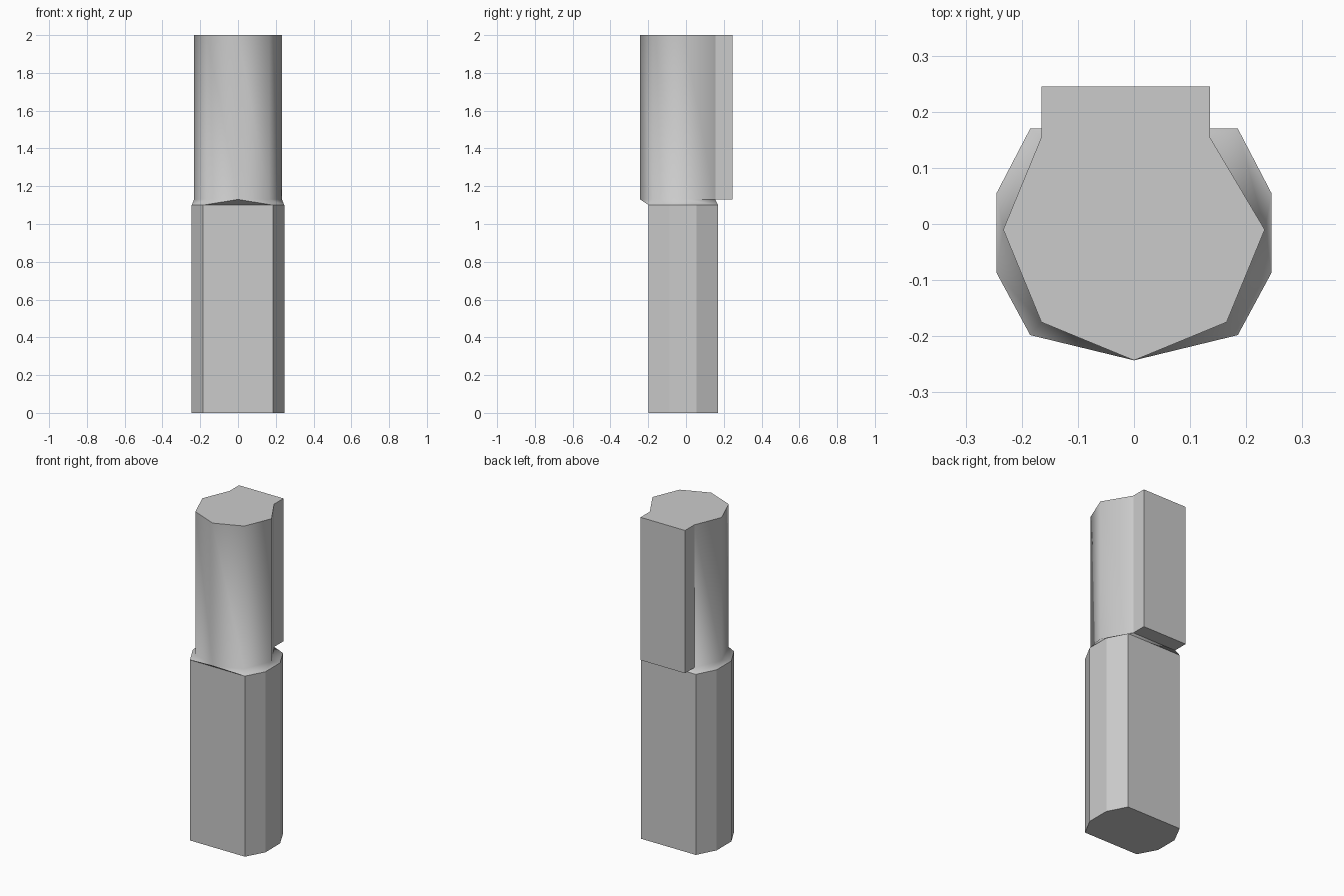
import bpy, bmesh, math

if "Cube" in bpy.data.objects:
    bpy.data.objects.remove(bpy.data.objects["Cube"])

# Half outlines on the +x side, back to front
LOWER = [(0.185, 0.17), (0.245, 0.055), (0.245, -0.087), (0.185, -0.198)]
UPPER = [(0.135, 0.155), (0.233, -0.01), (0.165, -0.175), (0, -0.243),
         (-0.165, -0.175), (-0.233, -0.01), (-0.165, 0.155)]
TAB = [(-0.165, 0.245), (0.135, 0.245)]
outline_low = LOWER + [(-x, y) for x, y in reversed(LOWER)]
outline_up = UPPER + TAB

bm = bmesh.new()


def ring(points, z):
    return [bm.verts.new((x, y, z)) for x, y in points]


def walls(a, b, smooth_count=0):
    n = len(a)
    for i in range(n):
        j = (i + 1) % n
        f = bm.faces.new((a[i], a[j], b[j], b[i]))
        f.smooth = i < smooth_count


# Lower flat-sided shaft
base = ring(outline_low, 0)
L = ring(outline_low, 1.10)
bm.faces.new(base)
walls(base, L)

# Upper rounded shaft with the square tab at the back
U = ring(outline_up, 1.13)
top = ring(outline_up, 2.0)
walls(U, top, smooth_count=6)
bm.faces.new(top)
bm.faces.new((U[6], U[7], U[8], U[0]))

# Sloped collar joining the two outlines: right half, mirrored left half, middle
for li, ui in [((0, 1), (1, 0)), ((1, 2), (1,)), ((2, 3), (2, 1)), ((3,), (3, 2))]:
    bm.faces.new([L[i] for i in li] + [U[i] for i in ui]).smooth = True
    bm.faces.new([L[7 - i] for i in li] + [U[6 - i] for i in ui]).smooth = True
bm.faces.new((L[3], L[4], U[3])).smooth = True
bm.faces.new((L[7], L[0], U[0], U[6])).smooth = True

bmesh.ops.recalc_face_normals(bm, faces=bm.faces[:])
for e in bm.edges:
    e.smooth = e.calc_face_angle(0) < math.radians(55)

mesh = bpy.data.meshes.new("stepped_post")
bm.to_mesh(mesh)
bm.free()
post = bpy.data.objects.new("stepped_post", mesh)
bpy.context.collection.objects.link(post)
